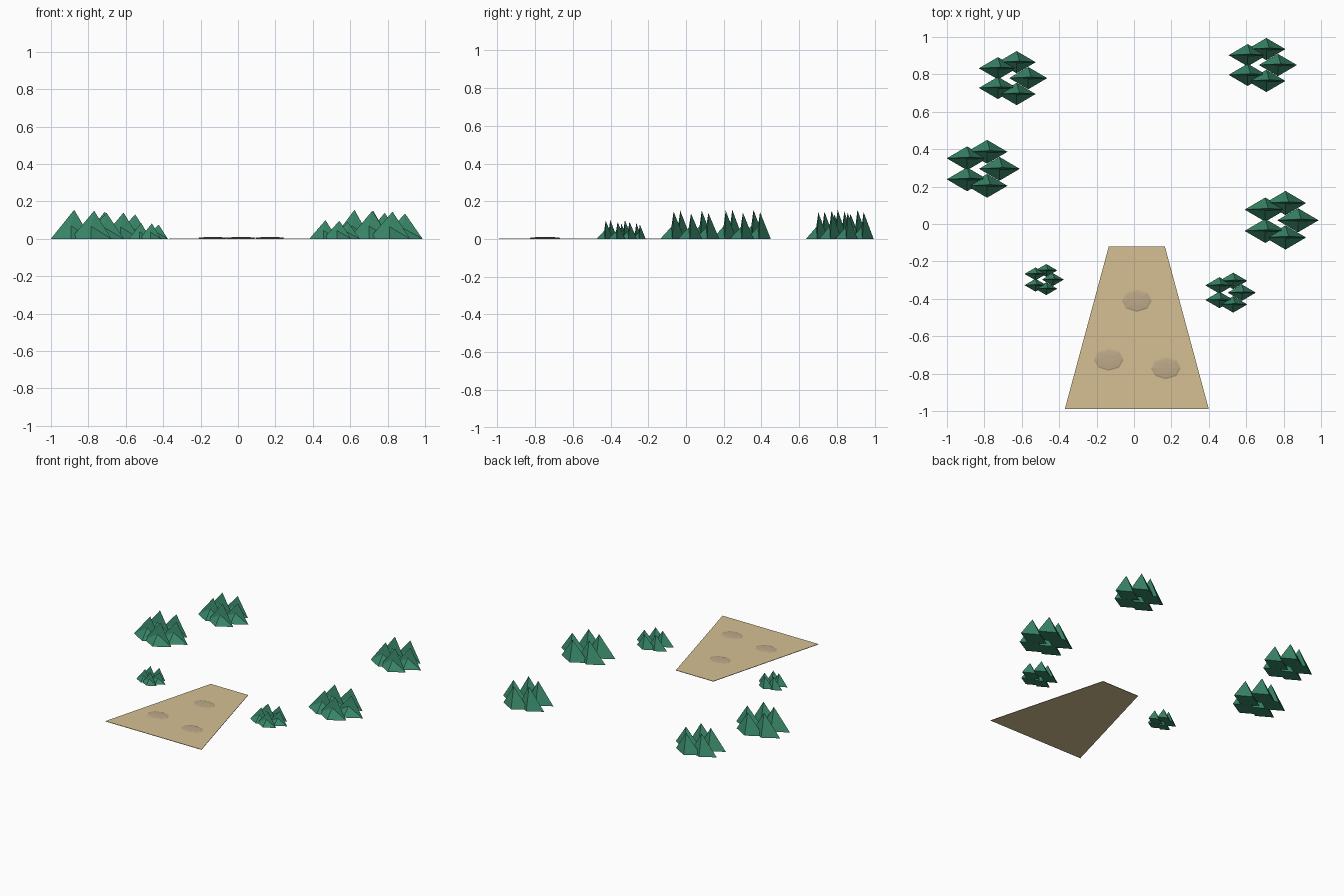
import bpy, math

if "Cube" in bpy.data.objects:
    bpy.data.objects.remove(bpy.data.objects["Cube"])


def material(name, rgb):
    m = bpy.data.materials.new(name)
    m.diffuse_color = (*rgb, 1)
    m.use_nodes = True
    m.node_tree.nodes["Principled BSDF"].inputs["Base Color"].default_value = m.diffuse_color
    return m


def mesh_object(name, verts, faces, mat):
    me = bpy.data.meshes.new(name)
    me.from_pydata(verts, [], faces)
    me.materials.append(mat)
    ob = bpy.data.objects.new(name, me)
    bpy.context.collection.objects.link(ob)
    return ob


green = material("foliage", (0.04, 0.24, 0.14))
sand = material("sand", (0.66, 0.53, 0.29))
stone = material("stone", (0.52, 0.40, 0.25))

# Sandy path: thin trapezoid narrowing to the back
outline = [(-0.37, -0.99), (0.40, -0.99), (0.165, -0.12), (-0.135, -0.12)]
mesh_object("path", [(x, y, z) for z in (0, 0.003) for x, y in outline],
            [(3, 2, 1, 0), (4, 5, 6, 7)] +
            [(i, (i + 1) % 4, (i + 1) % 4 + 4, i + 4) for i in range(4)], sand)

# Flat stones lying on the path
for i, (x, y) in enumerate([(0.015, -0.41), (-0.135, -0.725), (0.17, -0.77)]):
    bpy.ops.mesh.primitive_uv_sphere_add(segments=8, ring_count=6, radius=1,
                                         location=(x, y, 0.005))
    ob = bpy.context.object
    ob.name = f"stone_{i + 1}"
    ob.scale = (0.08, 0.06, 0.005)
    ob.data.materials.append(stone)


# Bush: ring of five tufts, each with a tall back half and a low front half
def bush(name, cx, cy, width, height):
    r, w, d = 0.245 * width, 0.279 * width, 0.163 * width
    verts, faces = [], []
    for k in range(5):
        a = k * math.tau / 5
        x, y = cx + r * math.cos(a), cy + r * math.sin(a)
        h = height * (0.9, 0.92, 1, 1, 0.97)[k]
        n = len(verts)
        verts += [(x - w, y, 0), (x, y - d, 0), (x + w, y, 0), (x, y + d, 0),
                  (x + 0.15 * w, y + 0.1 * d, h), (x, y - 0.08 * d, 0.45 * h)]
        faces += [tuple(n + i for i in f) for f in
                  [(3, 2, 1, 0), (0, 1, 5), (1, 2, 5), (0, 5, 4), (5, 2, 4),
                   (2, 3, 4), (3, 0, 4)]]
    mesh_object(name, verts, faces, green)


for i, b in enumerate([(-0.655, 0.78, 0.365, 0.145), (0.68, 0.85, 0.365, 0.155),
                       (-0.815, 0.295, 0.39, 0.155), (0.78, 0.02, 0.395, 0.15),
                       (-0.485, -0.297, 0.21, 0.085), (0.51, -0.367, 0.27, 0.1)]):
    bush(f"bush_{i + 1}", *b)
